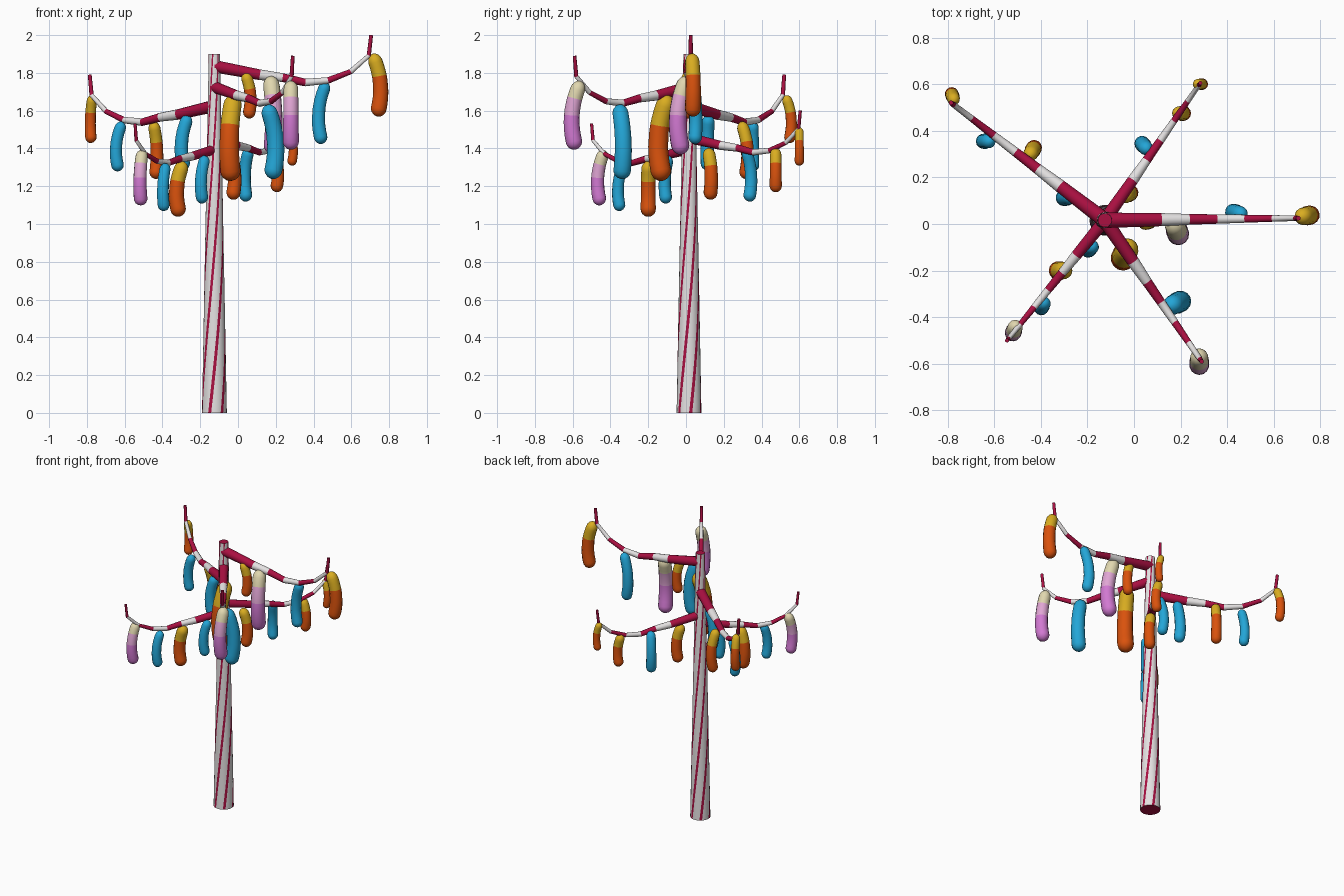
import bpy, bmesh, math
from mathutils import Vector

if "Cube" in bpy.data.objects:
    bpy.data.objects.remove(bpy.data.objects["Cube"])

# Flat colours
def mat(name, r, g, b):
    m = bpy.data.materials.new(name)
    m.diffuse_color = (r, g, b, 1)
    m.use_nodes = True
    m.node_tree.nodes["Principled BSDF"].inputs["Base Color"].default_value = m.diffuse_color
    return m

CRIMSON = mat("crimson", 0.40, 0.005, 0.053)
WHITE = mat("white", 0.78, 0.76, 0.76)
YELLOW = mat("yellow", 0.70, 0.42, 0.015)
ORANGE = mat("orange", 0.70, 0.085, 0.004)
BLUE = mat("blue", 0.017, 0.38, 0.68)
CREAM = mat("cream", 0.75, 0.68, 0.43)
PINK = mat("light pink", 0.75, 0.38, 0.66)
ORCHID = mat("orchid", 0.64, 0.19, 0.64)

CX, CY = -0.125, 0.016  # trunk axis


def tube(name, pts, radii, sides, heading, mats, pick, twist=0.0):
    """Rings along a path lying in the vertical plane of 'heading'.
    pick(ring, side) gives the material index; caps take pick at side -1."""
    side = Vector((-math.sin(heading), math.cos(heading), 0))
    bm = bmesh.new()
    rings = []
    for i, p in enumerate(pts):
        t = (pts[min(i + 1, len(pts) - 1)] - pts[max(i - 1, 0)]).normalized()
        other = t.cross(side)
        ring = []
        for k in range(sides):
            a = 2 * math.pi * k / sides + twist * i
            ring.append(bm.verts.new(p + radii[i] * (math.cos(a) * other - math.sin(a) * side)))
        rings.append(ring)
    for i in range(len(rings) - 1):
        for k in range(sides):
            n = (k + 1) % sides
            f = bm.faces.new((rings[i][k], rings[i][n], rings[i + 1][n], rings[i + 1][k]))
            f.material_index = pick(i, k)
    for ring, i in ((rings[0], 0), (rings[-1], len(rings) - 2)):
        bm.faces.new(ring).material_index = pick(i, -1)
    bmesh.ops.recalc_face_normals(bm, faces=bm.faces)
    me = bpy.data.meshes.new(name)
    bm.to_mesh(me)
    bm.free()
    for m in mats:
        me.materials.append(m)
    ob = bpy.data.objects.new(name, me)
    bpy.context.collection.objects.link(ob)
    bpy.ops.object.select_all(action='DESELECT')
    ob.select_set(True)
    bpy.context.view_layer.objects.active = ob
    bpy.ops.object.shade_smooth_by_angle(angle=math.radians(40))
    return ob


# Trunk: tapered pole with helical stripes rising to the right, crimson end caps
N = 40
tube("trunk",
     [Vector((CX, CY, 1.9 * i / N)) for i in range(N + 1)],
     [0.066 - 0.036 * i / N for i in range(N + 1)],
     24, 0.0, [WHITE, CRIMSON],
     lambda i, k: 1 if k == -1 or k % 4 == 0 else 0, twist=1.7 * 1.9 / N)

# Branches: sagging arms with upturned tips, banded crimson and white
T = (0, 0.29, 0.435, 0.58, 0.725, 0.87, 0.985, 1.0)
DZ = (0, -0.045, -0.06, -0.086, -0.075, -0.028, 0.057, 0.165)
R = (0.033, 0.028, 0.023, 0.020, 0.017, 0.014, 0.012, 0.010)


def branch(name, tip_x, tip_y, z, rise, thick):
    dx, dy = tip_x - CX, tip_y - CY
    pts = [Vector((CX + dx * t, CY + dy * t, z + d * rise)) for t, d in zip(T, DZ)]
    tube(name, pts, [r * thick for r in R], 12, math.atan2(dy, dx),
         [CRIMSON, WHITE], lambda i, k: i % 2)


branch("branch_right", 0.705, 0.025, 1.835, 1.0, 1.0)
branch("branch_back_left", -0.785, 0.52, 1.625, 1.0, 1.0)
branch("branch_back_right", 0.285, 0.605, 1.455, 0.88, 0.85)
branch("branch_front_left", -0.545, -0.50, 1.395, 0.83, 0.82)
branch("branch_front_right", 0.29, -0.59, 1.725, 1.0, 0.95)

# Fruit kinds: materials and where (fraction of length) each new band starts
KINDS = {
    "orange": ([YELLOW, ORANGE], [0.35]),
    "blue": ([BLUE], []),
    "pink": ([CREAM, PINK, ORCHID], [0.25, 0.5]),
}


# Hanging fruit: bent capsule
def fruit(kind, x, y, top, length, r, bend):
    mats, cuts = KINDS[kind]
    a = math.radians(bend)
    cap = r / length
    ends = [cap * (1 - math.cos(math.radians(d))) for d in (8, 30, 52, 72, 90)]
    s_values = ends + [1 - e for e in ends] + cuts + [0.2, 0.3, 0.42, 0.6, 0.7, 0.8]
    s_values = sorted(set(round(s, 4) for s in s_values))
    pts, radii = [], []
    for s in s_values:
        off = 0.12 * length * (4.0 * s - 3.4 * s * s)
        pts.append(Vector((x + off * math.cos(a), y + off * math.sin(a), top - length * s)))
        d = min(s, 1 - s, cap) / cap
        radii.append(r * math.sqrt(max(0.0, 1 - (1 - d) ** 2)) * (0.9 + 0.12 * s))
    tube("fruit_" + kind, pts, radii, 14, a, mats,
         lambda i, k: sum(s_values[i] >= c - 1e-4 for c in cuts))


for f in (  # right branch
        ("orange", 0.035, 0.0, 1.80, 0.24, 0.033, 20),
        ("pink", 0.17, 0.01, 1.78, 0.41, 0.048, -70),
        ("blue", 0.47, 0.04, 1.75, 0.325, 0.036, 165),
        ("orange", 0.71, 0.03, 1.90, 0.33, 0.042, 10)):
    fruit(*f)
for f in (  # back left branch
        ("blue", -0.26, 0.12, 1.575, 0.29, 0.037, 190),
        ("orange", -0.45, 0.29, 1.54, 0.30, 0.035, 60),
        ("blue", -0.61, 0.355, 1.54, 0.26, 0.033, 180),
        ("orange", -0.77, 0.525, 1.68, 0.25, 0.03, 110)):
    fruit(*f)
for f in (  # back right branch
        ("orange", -0.05, 0.115, 1.40, 0.27, 0.037, 30),
        ("blue", 0.06, 0.315, 1.40, 0.28, 0.034, 130),
        ("orange", 0.18, 0.475, 1.40, 0.23, 0.033, 0),
        ("orange", 0.265, 0.60, 1.51, 0.20, 0.025, 0)):
    fruit(*f)
for f in (  # front left branch
        ("blue", -0.17, -0.09, 1.36, 0.25, 0.033, 220),
        ("orange", -0.285, -0.20, 1.33, 0.29, 0.041, 180),
        ("blue", -0.38, -0.33, 1.32, 0.25, 0.032, 240),
        ("pink", -0.505, -0.43, 1.39, 0.29, 0.036, 250)):
    fruit(*f)
for f in (  # front right branch
        ("orange", -0.02, -0.09, 1.68, 0.45, 0.054, 245),
        ("blue", 0.15, -0.355, 1.63, 0.39, 0.047, 25),
        ("pink", 0.28, -0.555, 1.755, 0.36, 0.043, 270)):
    fruit(*f)
